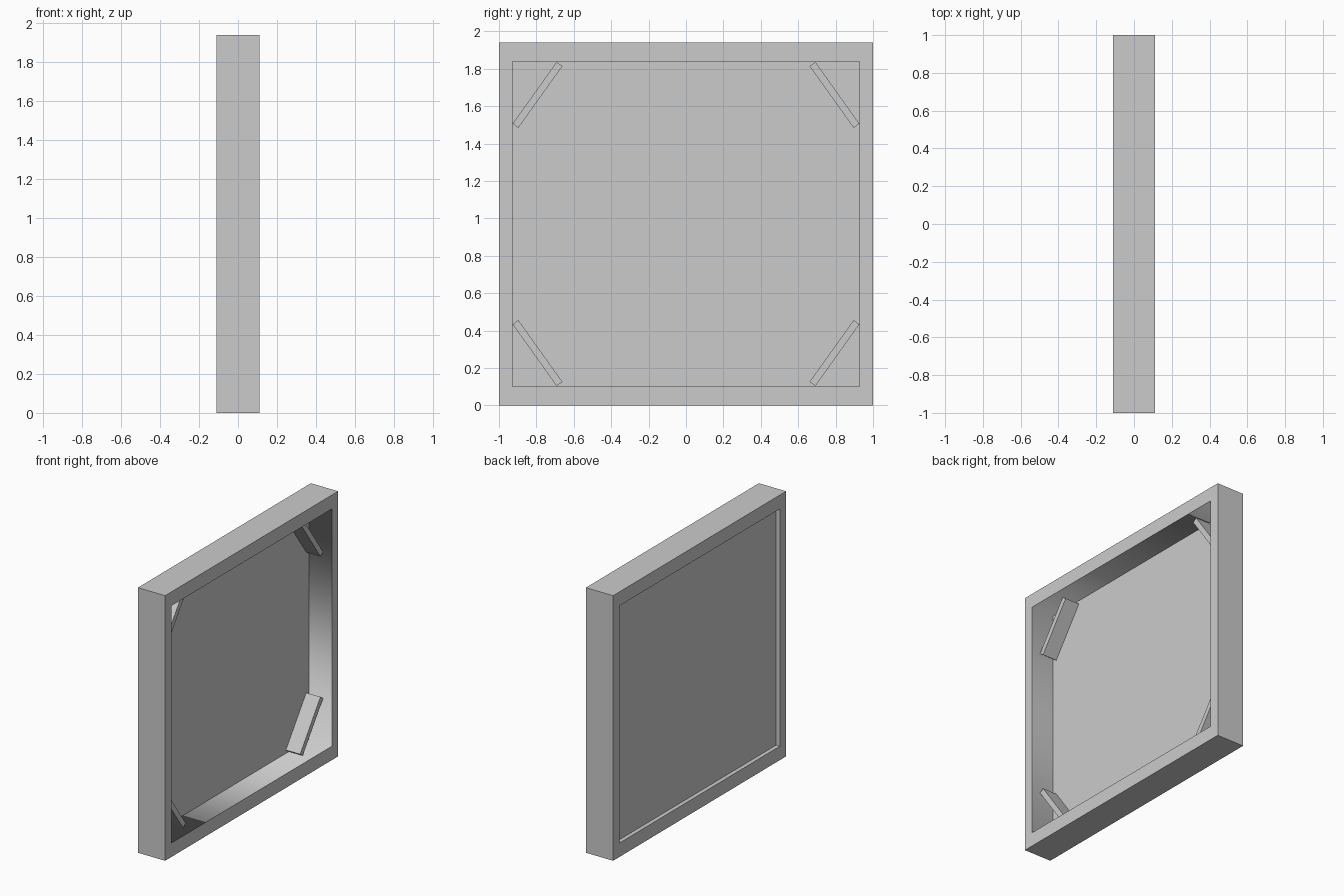
import bpy, bmesh, math
from mathutils import Matrix

cube = bpy.data.objects.get("Cube")
if cube:
    bpy.data.objects.remove(cube, do_unlink=True)

HALF_X, HALF_Y, HEIGHT = 0.11, 1.0, 1.94
MID_Z = HEIGHT / 2
OPEN_Y, OPEN_Z = 0.927, 0.868      # half sizes of the opening
PANEL_FRONT, PANEL_BACK = -0.075, -0.068 - 0.012

grey = bpy.data.materials.new("plain_grey")
grey.use_nodes = True
grey.diffuse_color = (0.6, 0.6, 0.6, 1)
grey.node_tree.nodes["Principled BSDF"].inputs["Base Color"].default_value = (0.6, 0.6, 0.6, 1)


def finish(name, bm):
    bmesh.ops.recalc_face_normals(bm, faces=bm.faces[:])
    mesh = bpy.data.meshes.new(name)
    bm.to_mesh(mesh)
    bm.free()
    mesh.materials.append(grey)
    obj = bpy.data.objects.new(name, mesh)
    bpy.context.collection.objects.link(obj)
    return obj


def box(name, size, centre, angle=0.0):
    bm = bmesh.new()
    bmesh.ops.create_cube(bm, size=1)
    turn = Matrix.Rotation(angle, 4, 'X')
    bm.transform(Matrix.Translation(centre) @ turn @ Matrix.Diagonal((*size, 1)))
    return finish(name, bm)


# Frame: rectangular rings joined around its section, split at the panel
bm = bmesh.new()


def ring(x, half_y, half_z):
    return [bm.verts.new((x, sy * half_y, MID_Z + sz * half_z))
            for sy, sz in ((-1, -1), (1, -1), (1, 1), (-1, 1))]


rings = [ring(-HALF_X, HALF_Y, MID_Z), ring(HALF_X, HALF_Y, MID_Z),
         ring(HALF_X, OPEN_Y, OPEN_Z), ring(PANEL_FRONT, OPEN_Y, OPEN_Z),
         ring(-HALF_X, OPEN_Y, OPEN_Z)]
for r, a in enumerate(rings):
    b = rings[(r + 1) % len(rings)]
    for i in range(4):
        j = (i + 1) % 4
        face = bm.faces.new((a[i], a[j], b[j], b[i]))
        face.smooth = r == 2       # softly shaded walls of the deep side
# Keep the mouth and the panel seam crisp
for r in (2, 3):
    for i in range(4):
        bm.edges.get((rings[r][i], rings[r][(i + 1) % 4])).smooth = False
finish("frame", bm)

# Thin panel closing the opening
box("panel", (PANEL_FRONT - PANEL_BACK, 2 * OPEN_Y, 2 * OPEN_Z),
    ((PANEL_FRONT + PANEL_BACK) / 2, 0, MID_Z))

# Diagonal braces standing on the panel in each corner
tilt = math.radians(54.5)
for sy, side in ((-1, "front"), (1, "back")):
    for sz, level in ((-1, "lower"), (1, "upper")):
        box(f"{level}_{side}_brace", (0.115, 0.405, 0.038),
            (-0.0175, sy * 0.794, MID_Z + sz * 0.69), -sy * sz * tilt)
